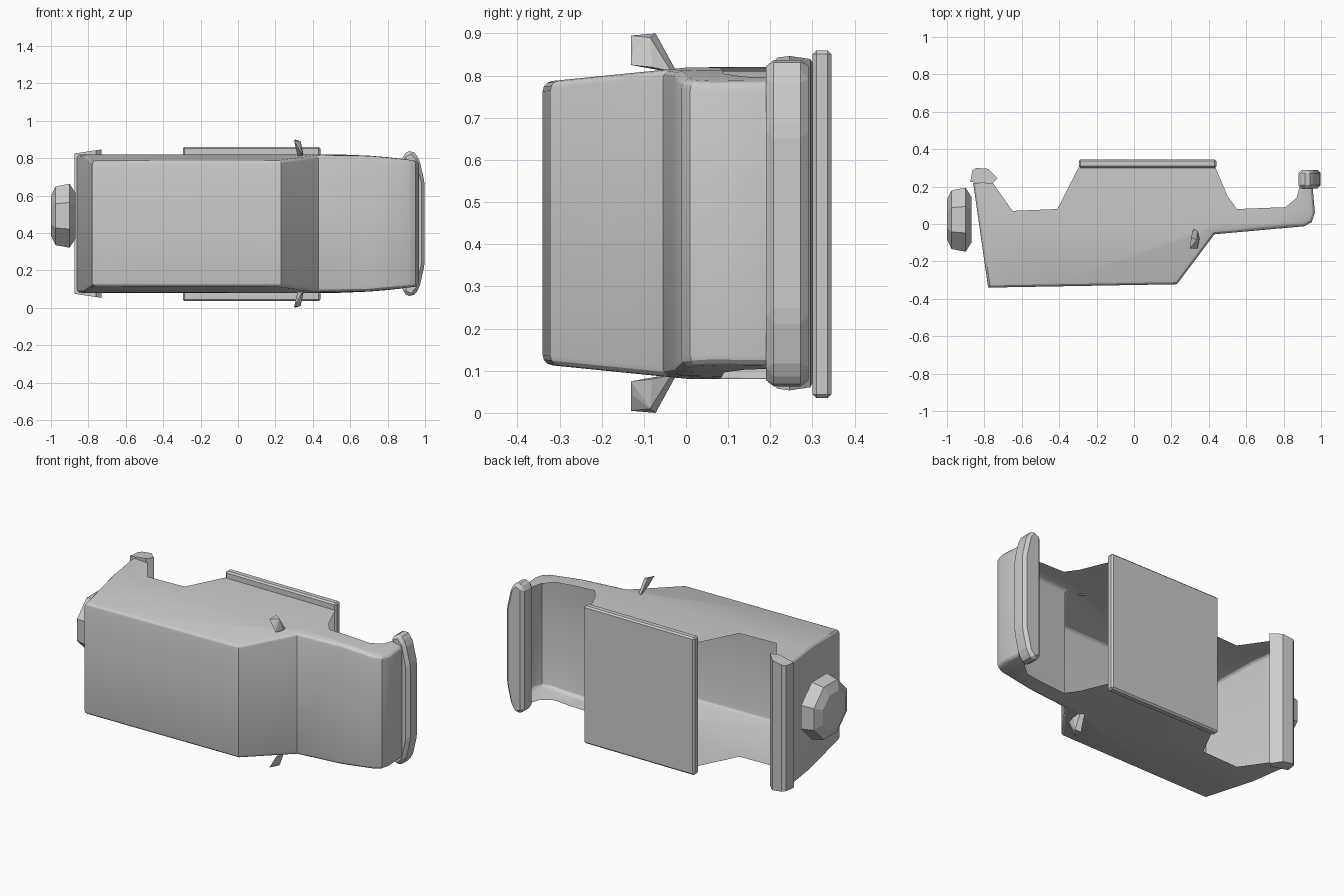
import bpy, bmesh, math
from mathutils import Vector

cube = bpy.data.objects.get("Cube")
if cube:
    bpy.data.objects.remove(cube, do_unlink=True)

MID = 0.45  # plane of symmetry across the vehicle

grey = bpy.data.materials.new("plain_grey")
grey.use_nodes = True
grey.diffuse_color = (0.6, 0.6, 0.6, 1)
grey.node_tree.nodes["Principled BSDF"].inputs["Base Color"].default_value = (0.6, 0.6, 0.6, 1)


def finish(bm, name, smooth=None):
    mesh = bpy.data.meshes.new(name)
    bm.to_mesh(mesh)
    bm.free()
    mesh.materials.append(grey)
    ob = bpy.data.objects.new(name, mesh)
    bpy.context.collection.objects.link(ob)
    if smooth:
        bpy.ops.object.select_all(action='DESELECT')
        ob.select_set(True)
        bpy.context.view_layer.objects.active = ob
        bpy.ops.object.shade_smooth_by_angle(angle=math.radians(smooth))
    return ob


def prism(points, direction):
    """Closed prism from a planar outline."""
    bm = bmesh.new()
    face = bm.faces.new([bm.verts.new(p) for p in points])
    ext = bmesh.ops.extrude_face_region(bm, geom=[face])
    verts = [g for g in ext["geom"] if isinstance(g, bmesh.types.BMVert)]
    bmesh.ops.translate(bm, verts=verts, vec=direction)
    bmesh.ops.recalc_face_normals(bm, faces=bm.faces)
    return bm


def bevel(bm, edges, width, segments=1):
    bmesh.ops.bevel(bm, geom=edges, offset=width, segments=segments,
                    profile=0.5, affect='EDGES')


# Body shell: side outline, open underneath, with wheel arches
upper = [(-0.86, 0.22), (-0.78, -0.34), (0.23, -0.322), (0.43, -0.055),
         (0.91, -0.012), (0.95, 0.01), (0.967, 0.06), (0.955, 0.2)]
under = [(0.885, 0.2), (0.87, 0.14), (0.81, 0.09), (0.55, 0.08), (0.5, 0.15),
         (0.43, 0.315), (-0.29, 0.315), (-0.41, 0.08), (-0.65, 0.07), (-0.755, 0.22)]
bm = prism([(x, y, -1) for x, y in upper + under], (0, 0, 2))
skin = {tuple(round(c, 3) for c in p) for p in upper}
low = []
for f in bm.faces:
    corners = {(round(v.co.x, 3), round(v.co.y, 3)) for v in f.verts}
    if len(corners) == 2 and (not corners <= skin or corners == {upper[0], upper[-1]}):
        low.append(f)
bmesh.ops.delete(bm, geom=low, context='FACES')

# Soften the rim between the sides and the roof, bonnet and nose
rim = [e for e in bm.edges if len(e.link_faces) == 2
       and abs(e.verts[0].co.z - e.verts[1].co.z) < 0.01]
bevel(bm, rim, 0.022, 3)
for point, normal in [((0, 0, 0), (0, 1, 0)), ((0.43, 0, 0), (1, 0, 0)),
                      ((0.7, 0, 0), (1, 0, 0)), ((-0.41, 0, 0), (1, 0, 0))]:
    bmesh.ops.bisect_plane(bm, geom=bm.verts[:] + bm.edges[:] + bm.faces[:],
                           plane_co=point, plane_no=normal)

# Sides lean in towards the roof and the nose
for v in bm.verts:
    half = min(0.37, 0.335 + 0.1 * (v.co.y + 0.34))
    half -= 0.035 * max(0, (v.co.x - 0.5) / 0.46) ** 2
    inset = 1 - abs(v.co.z)
    v.co.z = MID + math.copysign(half - inset, v.co.z)
bmesh.ops.recalc_face_normals(bm, faces=bm.faces)
finish(bm, "body_shell", 25)

# Floor plate under the cabin
bm = prism([(-0.295, 0.3, 0.035), (0.44, 0.3, 0.035),
            (0.44, 0.3, 0.86), (-0.295, 0.3, 0.86)], (0, 0.045, 0))
bevel(bm, bm.edges[:], 0.009)
finish(bm, "floor_plate")

# Front bumper with swept back ends
half_outline = [(0.88, 0.37), (0.93, 0.395), (0.968, 0.35), (0.998, 0.22)]
outline = [(x, 0.19, MID + d) for x, d in half_outline]
outline += [(x, 0.19, MID - d) for x, d in reversed(half_outline)]
bm = prism(outline, (0, 0.1, 0))
bevel(bm, bm.edges[:], 0.018)
finish(bm, "front_bumper")

# Rear bumper, slightly wider at its forward edge
section = [(-0.875, 0.225), (-0.865, 0.285), (-0.845, 0.3), (-0.78, 0.295),
           (-0.73, 0.245), (-0.76, 0.215)]
bm = prism([(x, y, -1) for x, y in section], (0, 0, 2))
for v in bm.verts:
    v.co.z = MID + math.copysign(0.375 + 0.15 * (v.co.x + 0.875), v.co.z)
finish(bm, "rear_bumper")

# Spare wheel on the tail: octagonal rings lofted along x
bm = bmesh.new()
rings = []
for x, r in [(-1.0, 0.115), (-0.975, 0.17), (-0.9, 0.185), (-0.868, 0.13)]:
    ring = []
    for i in range(8):
        a = math.tau * (i + 0.5) / 8
        ring.append(bm.verts.new((x, 0.023 + r * math.cos(a), 0.492 + r * math.sin(a))))
    rings.append(ring)
for a, b in zip(rings, rings[1:]):
    for i in range(8):
        j = (i + 1) % 8
        bm.faces.new((a[i], a[j], b[j], b[i]))
bm.faces.new(rings[0])
bm.faces.new(rings[-1])
bmesh.ops.recalc_face_normals(bm, faces=bm.faces)
finish(bm, "spare_wheel")

# Door mirrors: faceted pods on a thin stem, one per side
for name, side in (("right_mirror", -1), ("left_mirror", 1)):
    bm = bmesh.new()
    pod = [(0.3, -0.13, 0.445), (0.305, -0.072, 0.45), (0.328, -0.125, 0.41),
           (0.34, -0.13, 0.375), (0.35, -0.08, 0.37), (0.335, -0.085, 0.44),
           (0.32, -0.02, 0.355), (0.34, -0.035, 0.36)]
    for x, y, d in pod:
        bm.verts.new((x, y, MID + side * d))
    bmesh.ops.convex_hull(bm, input=bm.verts[:])
    bmesh.ops.recalc_face_normals(bm, faces=bm.faces)
    finish(bm, name)
